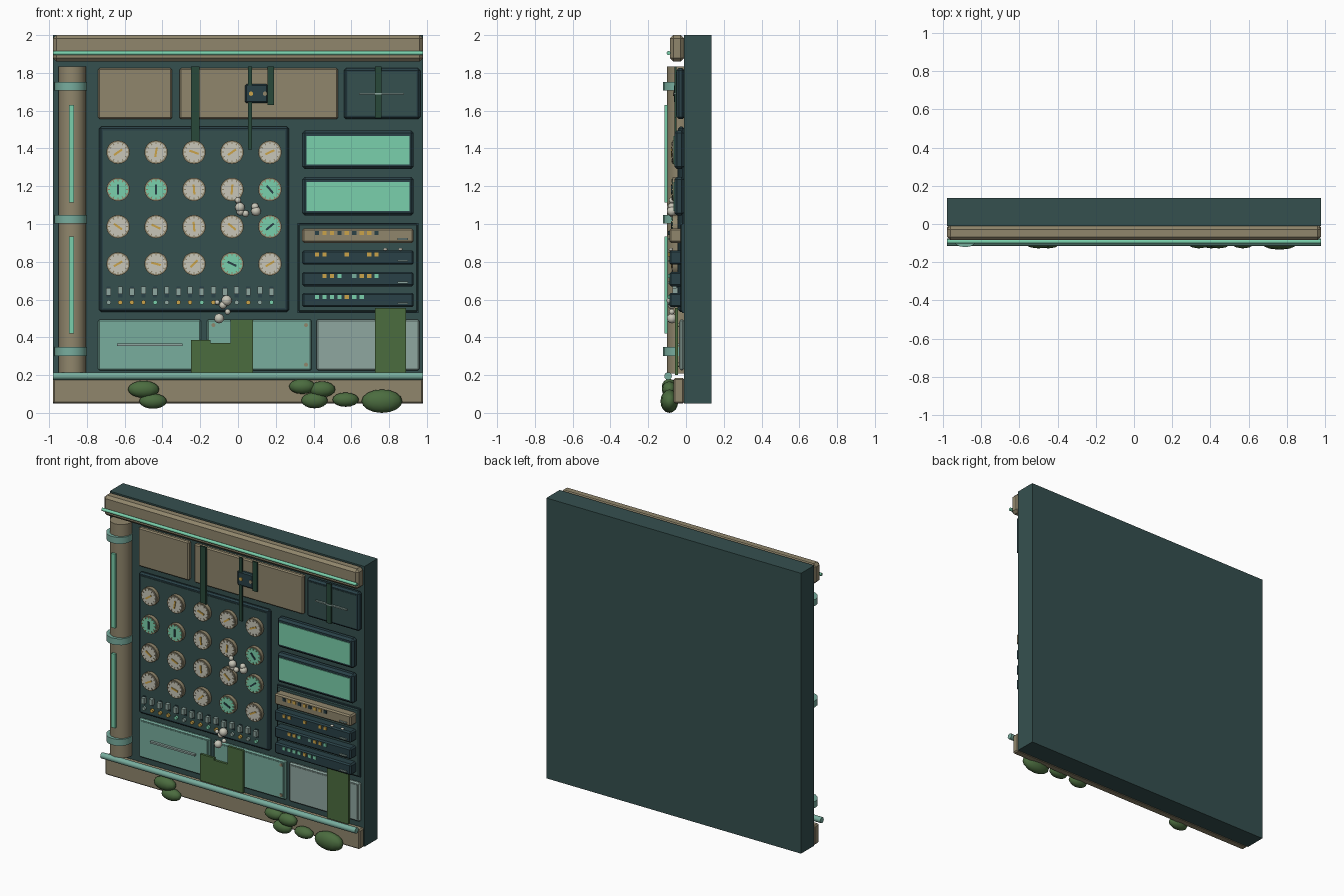
import bpy, bmesh
from math import pi, sin, cos, radians
from mathutils import Matrix

if "Cube" in bpy.data.objects:
    bpy.data.objects.remove(bpy.data.objects["Cube"], do_unlink=True)


def paint(name, code):
    lin = [((int(code[i:i + 2], 16) / 255 + 0.055) / 1.055) ** 2.4 for i in range(0, 6, 2)]
    m = bpy.data.materials.new(name)
    m.use_nodes = True
    m.diffuse_color = (*lin, 1)
    bsdf = m.node_tree.nodes["Principled BSDF"]
    bsdf.inputs["Base Color"].default_value = (*lin, 1)
    bsdf.inputs["Roughness"].default_value = 0.7
    return m


SLATE = paint("slate teal", "35504F")
DARK = paint("dark slate", "294147")
TAN = paint("tan", "90866C")
MINT = paint("glowing mint", "7AD0AC")
TEAL = paint("pale teal", "78AD9E")
GREY = paint("grey teal", "8FA7A0")
MOSS = paint("moss green", "4B6C3F")
VINE = paint("vine green", "28493A")
CREAM = paint("cream", "C8C6B8")
OCHRE = paint("ochre", "CBA44A")


def finish(bm, name, mat, smooth=False):
    bmesh.ops.recalc_face_normals(bm, faces=bm.faces)
    me = bpy.data.meshes.new(name)
    bm.to_mesh(me)
    bm.free()
    ob = bpy.data.objects.new(name, me)
    bpy.context.collection.objects.link(ob)
    me.materials.append(mat)
    for p in me.polygons:
        p.use_smooth = smooth
    return ob


def box(name, mat, x0, x1, z0, z1, front, back=-0.01, bevel=0):
    bm = bmesh.new()
    bmesh.ops.create_cube(bm, size=1)
    bm.transform(Matrix.Translation(((x0 + x1) / 2, (front + back) / 2, (z0 + z1) / 2))
                 @ Matrix.Diagonal((x1 - x0, back - front, z1 - z0, 1)))
    if bevel:
        bmesh.ops.bevel(bm, geom=bm.edges[:], offset=bevel, segments=1, affect='EDGES')
    return finish(bm, name, mat)


def tube(name, mat, loc, r, length, axis='Y', sides=20):
    rot = {'X': Matrix.Rotation(pi / 2, 4, 'Y'), 'Y': Matrix.Rotation(pi / 2, 4, 'X'),
           'Z': Matrix.Identity(4)}[axis]
    bm = bmesh.new()
    bmesh.ops.create_cone(bm, cap_ends=True, segments=sides, radius1=r, radius2=r, depth=length)
    bm.transform(Matrix.Translation(loc) @ rot)
    ob = finish(bm, name, mat)
    for p in ob.data.polygons:
        p.use_smooth = len(p.vertices) == 4
    for e in ob.data.edges:
        e.use_edge_sharp = any(len(p.vertices) > 4 and set(e.vertices) <= set(p.vertices)
                               for p in ob.data.polygons)
    return ob


def blob(name, mat, loc, size, u=12, v=8):
    bm = bmesh.new()
    bmesh.ops.create_uvsphere(bm, u_segments=u, v_segments=v, radius=1)
    bm.transform(Matrix.Translation(loc) @ Matrix.Diagonal((*size, 1)))
    return finish(bm, name, mat, True)


def bar(name, mat, x, z, y, length, width, angle):
    """Thin plate on the front, turned in the plane of the wall."""
    ob = box(name, mat, -length / 2, length / 2, -width / 2, width / 2, -0.003, 0.003)
    ob.data.transform(Matrix.Translation((x, y, z)) @ Matrix.Rotation(-angle, 4, 'Y'))
    return ob


# Wall slab, beams and rails
box("wall_slab", SLATE, -.98, .98, .05, 2, -.01, .135)
box("top_beam", TAN, -.98, .98, 1.86, 2, -.085, -.01, .018)
box("base_beam", TAN, -.98, .98, .05, .185, -.065, -.01, .008)
tube("top_light_strip", MINT, (0, -.092, 1.905), .011, 1.96, 'X', 8)
tube("base_rail", TEAL, (0, -.095, .195), .02, 1.96, 'X', 12)

# Side column with clamps and light strips
tube("column", TAN, (-.878, -.028, 1.022), .073, 1.625, 'Z', 16)
for z in (.325, 1.025, 1.73):
    tube("column_clamp", TEAL, (-.885, -.036, z), .086, .045, 'Z', 16)
for z0, z1 in ((.42, .935), (1.115, 1.63)):
    box("column_light", MINT, -.896, -.867, z0, z1, -.115, -.09)

# Upper panels
for x0, x1 in ((-.74, -.35), (-.31, .53)):
    box("upper_panel", TAN, x0, x1, 1.555, 1.825, -.042, -.01, .008)
box("scope_panel", DARK, .56, .965, 1.555, 1.825, -.05, -.01, .012)
box("scope_plate", SLATE, .58, .945, 1.575, 1.805, -.053, -.04)
box("scope_line", GREY, .64, .88, 1.686, 1.694, -.066, -.05)

# Gauge board
box("gauge_board_frame", DARK, -.735, .27, .535, 1.515, -.042, -.01, .01)
box("gauge_board", SLATE, -.715, .25, .555, 1.495, -.046, -.03)
green = {5, 6, 9, 14, 18}
angles = (35, 80, -20, 35, 25, 90, 90, 95, 85, -50, -35, -25, -85, -40, 40, 30, -15, 45, -25, 30)
for i, a in enumerate(angles):
    x, z = -.635 + .201 * (i % 5), 1.38 - .197 * (i // 5)
    tube("gauge_rim", TAN, (x, -.056, z), .062, .03)
    tube("gauge_face", MINT if i in green else CREAM, (x, -.0595, z), .054, .031)
    for k in range(12):
        t = k * pi / 6
        bar("gauge_tick", TAN, x + .049 * cos(t), z + .049 * sin(t), -.0745, .012, .005, t)
    bar("gauge_needle", DARK if i in green else OCHRE, x, z, -.077, .052, .011, radians(a))

# Toggle switches and lamps under the gauges
lamps = (GREY, OCHRE, OCHRE, OCHRE, MINT, GREY, OCHRE, OCHRE, MINT, OCHRE, GREY, GREY, OCHRE,
         GREY, MINT)
for i, mat in enumerate(lamps):
    x = -.685 + .0616 * i
    z = .64 + .007 * (i % 2)
    box("switch_slot", DARK, x - .011, x + .011, .612, .668, -.05, -.04)
    box("switch_lever", GREY, x - .013, x + .013, z - .018, z + .022, -.072, -.045)
    tube("switch_lamp", mat, (x, -.052, .585), .012, .02, 'Y', 10)

# Display screens
for z in (1.29, 1.045):
    box("screen_frame", DARK, .34, .93, z, z + .205, -.062, -.01, .014)
    box("screen", MINT, .362, .908, z + .025, z + .177, -.066, -.05)

# Rack of control units, lamp rows written as letters
box("rack_back", SLATE, .32, .95, .535, 1.0, -.03, -.01, .006)
box("rack_border", DARK, .315, .955, .53, 1.005, -.022)
key = {'d': DARK, 'o': OCHRE, 'm': MINT, 't': TEAL}
rows = ((.9, TAN, "doododood"), (.785, DARK, "oo  o  oo"),
        (.67, DARK, " oom toom"), (.56, DARK, "mmmmomm"))
for z, mat, code in rows:
    box("rack_unit", mat, .34, .93, z, z + .076, -.088, -.01, .009)
    for i, c in enumerate(code):
        if c in key:
            x = .418 + .0395 * i
            box("rack_lamp", key[c], x - .011, x + .011, z + .043, z + .064, -.094, -.08)
    box("rack_handle", GREY, .845, .9, z + .016, z + .025, -.096, -.08)
for x in (.78, .86):
    blob("rack_fungus", CREAM, (x, -.08, .866), (.012, .012, .008), 8, 6)

# Lower panels
for x0, x1, mat in ((-.74, -.195, TEAL), (-.165, .39, TEAL), (.415, .96, GREY)):
    box("lower_panel_edge", mat, x0, x1, .225, .495, -.035, -.01, .008)
    box("lower_panel", mat, x0 + .016, x1 - .016, .24, .48, -.038, -.02)
box("panel_handle", GREY, -.64, -.295, .355, .367, -.055, -.03)
for x, z in ((-.13, .465), (.36, .465), (.36, .255)):
    tube("panel_bolt", TAN, (x, -.038, z), .011, .012, 'Y', 8)

# Small hanging junction box
box("junction_box", DARK, .037, .16, 1.64, 1.74, -.064, -.03, .008)
for x, mat in ((.069, OCHRE), (.143, TAN)):
    tube("junction_lamp", mat, (x, -.064, 1.69), .012, .01, 'Y', 10)

# Hanging vines
for x0, x1, z0 in ((-.25, -.205, 1.435), (.053, .075, 1.395), (.155, .19, 1.63),
                   (.725, .76, 1.56)):
    box("hanging_vine", VINE, x0, x1, z0, 1.835, -.062, -.05)

# Moss sheets growing over the lower panels
for x0, x1, z1 in ((-.25, -.145, .385), (-.145, -.04, .37), (-.04, .08, .495),
                   (.725, .89, .555)):
    box("moss_sheet", MOSS, x0, x1, .2, z1, -.058, -.042)

# Bushes along the base
for x, z, rx, rz in ((-.5, .125, .083, .045), (-.45, .062, .073, .04), (.34, .14, .07, .04),
                     (.445, .125, .07, .042), (.405, .066, .07, .042), (.57, .07, .07, .038),
                     (.762, .062, .108, .062)):
    blob("bush", MOSS, (x, -.088, z), (rx, .047 if rx > .1 else .04, rz))

# Round fungi
for x, z, r in ((.01, 1.088, .026), (0, 1.125, .016), (.095, 1.068, .026), (.04, 1.055, .018),
                (.012, 1.065, .02), (.09, 1.092, .02), (-.06, .595, .028), (-.1, .5, .026),
                (-.055, .535, .015), (-.11, .585, .013), (-.08, .57, .02)):
    blob("fungus", CREAM, (x, -.075, z), (r, r, r))
